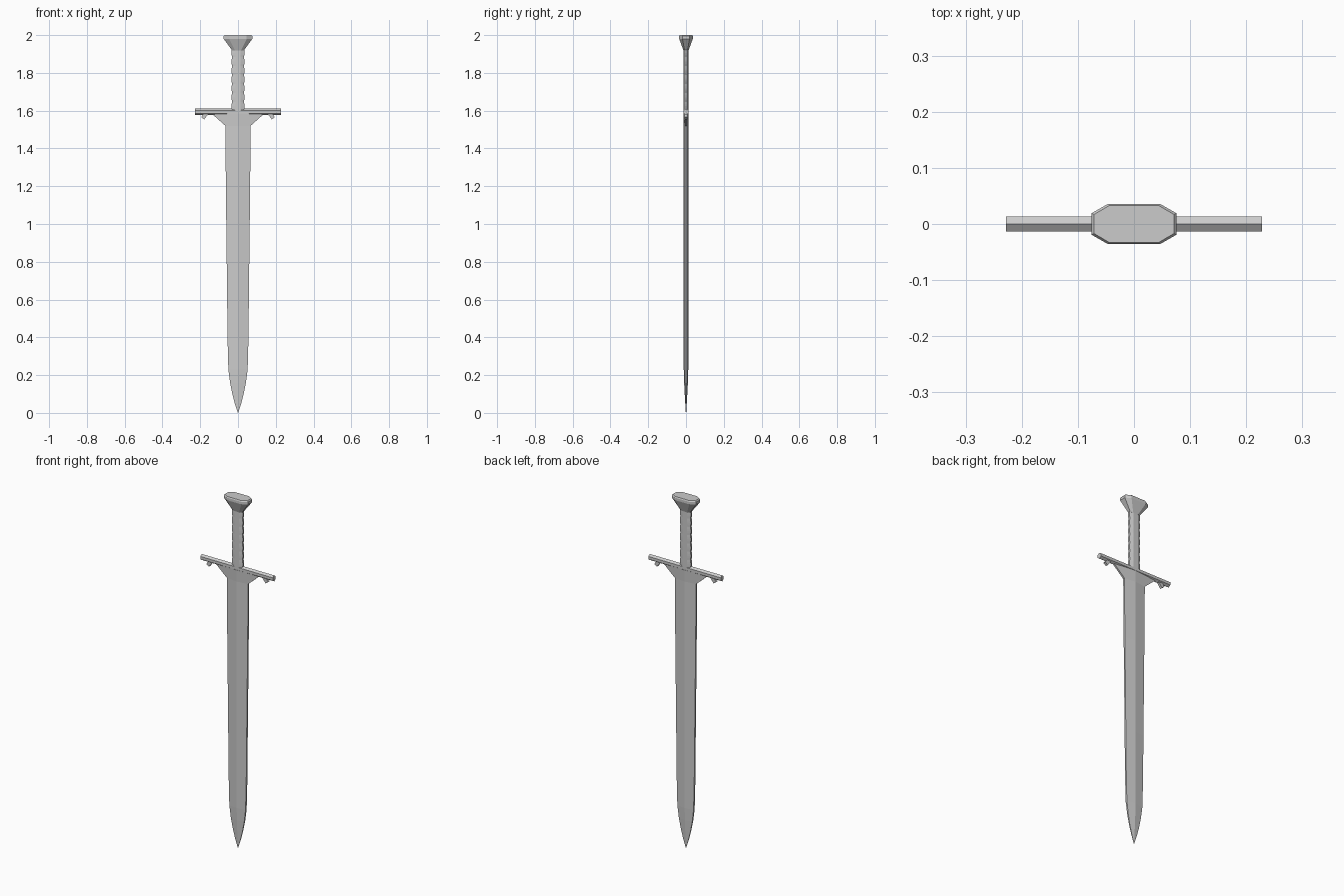
import bpy, math

if "Cube" in bpy.data.objects:
    bpy.data.objects.remove(bpy.data.objects["Cube"])


def loft(name, rings):
    """Skin a list of equal-length point rings and cap both ends."""
    n = len(rings[0])
    verts = [p for r in rings for p in r]
    faces = [(k * n + i, k * n + (i + 1) % n, (k + 1) * n + (i + 1) % n, (k + 1) * n + i)
             for k in range(len(rings) - 1) for i in range(n)]
    faces.append(tuple(reversed(range(n))))
    faces.append(tuple((len(rings) - 1) * n + i for i in range(n)))
    me = bpy.data.meshes.new(name)
    me.from_pydata(verts, [], faces)
    me.update()
    ob = bpy.data.objects.new(name, me)
    bpy.context.collection.objects.link(ob)
    return ob


def ridge_ring(w, t, e, z):
    # ridged section with a narrow flat edge
    return [(w, -e, z), (w, e, z), (0, t, z), (-w, e, z), (-w, -e, z), (0, -t, z)]


def octagon(w, d, cw, cd, z):
    return [(w, -cd, z), (w, cd, z), (cw, d, z), (-cw, d, z),
            (-w, cd, z), (-w, -cd, z), (-cw, -d, z), (cw, -d, z)]


# Blade with flared shoulders: z, half width, ridge half thickness, edge half thickness
blade = [(0.0, 0.001, 0.001, 0.0005), (0.05, 0.017, 0.004, 0.002), (0.10, 0.030, 0.007, 0.003),
         (0.16, 0.042, 0.010, 0.004), (0.23, 0.051, 0.012, 0.005), (0.38, 0.055, 0.012, 0.005),
         (0.65, 0.058, 0.0125, 0.005), (1.18, 0.064, 0.013, 0.005), (1.52, 0.067, 0.013, 0.005),
         (1.585, 0.14, 0.013, 0.005)]
loft("blade", [ridge_ring(w, t, e, z) for z, w, t, e in blade])

# Crossguard: six-sided bar with ridges on top and bottom
bar = [(0, 1.577), (0.013, 1.586), (0.013, 1.602), (0, 1.611), (-0.013, 1.602), (-0.013, 1.586)]
loft("crossguard", [[(x, y, z) for y, z in bar] for x in (-0.228, 0.228)])

# Small slanted prongs under the guard ends
for side, label in ((-1, "left"), (1, "right")):
    rings = []
    for x, z in ((0.165, 1.588), (0.187, 1.560)):
        rings.append([(side * (x + 0.008 * a), 0.007 * b, z + 0.006 * a)
                      for a, b in ((-1, -1), (1, -1), (1, 1), (-1, 1))])
    loft("guard_prong_" + label, rings)

# Grip: eight-sided with scalloped sides
steps = 28
grip = []
for i in range(steps + 1):
    w = 0.031 + 0.004 * abs(math.sin(math.pi * i / 4))
    grip.append(octagon(w, 0.013, 0.014, 0.006, 1.60 + 0.33 * i / steps))
loft("grip", grip)

# Pommel: flared elongated octagon with a chamfered top
pommel = [(1.918, 0.030, 0.013, 0.016, 0.007), (1.980, 0.076, 0.036, 0.046, 0.019),
          (1.994, 0.076, 0.036, 0.046, 0.019), (2.0, 0.071, 0.033, 0.044, 0.017)]
loft("pommel", [octagon(w, d, cw, cd, z) for z, w, d, cw, cd in pommel])
